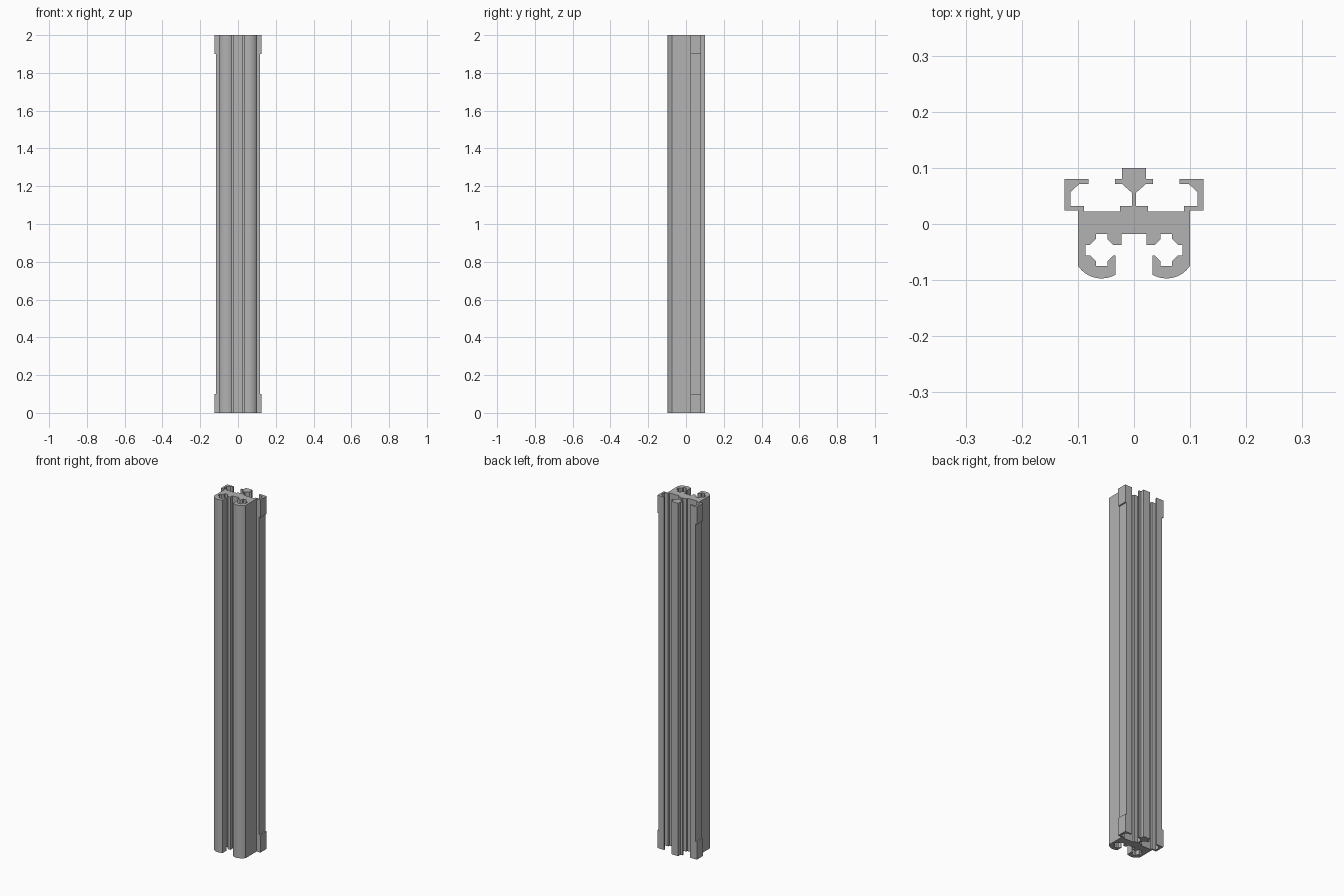
import bpy, bmesh, math

cube = bpy.data.objects.get("Cube")
if cube:
    bpy.data.objects.remove(cube)

LENGTH, PAD = 2.0, 0.1
RAIL, RAIL_PAD = 0.116, 0.124     # outer face of the side rails, and of their end pads

aluminium = bpy.data.materials.new("aluminium grey")
aluminium.use_nodes = True
grey = (0.45, 0.45, 0.45, 1)
aluminium.diffuse_color = grey
aluminium.node_tree.nodes["Principled BSDF"].inputs["Base Color"].default_value = grey


def half_profile(rail):
    """Left half of the cross-section, from back centre round to front centre."""
    # centre rib with its T-shaped head
    pts = [(.021, .1), (.021, .08), (.034, .08), (.034, .071), (.021, .071),
           (.004, .056), (.004, .032)]
    # slot floor
    pts += [(.025, .032), (.025, .022), (.089, .022), (.089, .032)]
    # hooked side rail
    pts += [(.113, .032), (.113, .057), (.098, .071), (.081, .071), (.081, .08),
            (rail, .08), (rail, .024), (.1, .024)]
    # rounded front lobe
    cx, cy = .058, -.047
    for i in range(13):
        a = math.radians(-32.7 - i * 87.3 / 12)
        pts.append((cx + .05 * math.cos(a), cy + .05 * math.sin(a)))
    # cross-shaped screw channel, opening towards the middle
    pts += [(.033, -.056), (.037, -.056), (.047, -.066), (.047, -.075),
            (.068, -.075), (.068, -.066), (.078, -.056), (.086, -.056),
            (.086, -.037), (.078, -.037), (.068, -.027), (.068, -.018),
            (.047, -.018), (.047, -.027), (.037, -.037), (.022, -.037)]
    # middle groove
    return pts + [(.022, -.018)]


def profile(rail):
    half = half_profile(rail)
    return half + [(-x, y) for x, y in reversed(half)]


# Stack the sections: padded ends, slimmer rails between
wide, slim = profile(RAIL_PAD), profile(RAIL)
sections = [(wide, 0), (wide, PAD), (slim, PAD),
            (slim, LENGTH - PAD), (wide, LENGTH - PAD), (wide, LENGTH)]
bm = bmesh.new()
rings = [[bm.verts.new((x, y, z)) for x, y in pts] for pts, z in sections]
n = len(wide)
for low, high in zip(rings, rings[1:]):
    for i in range(n):
        j = (i + 1) % n
        if low[i].co != high[i].co and low[j].co != high[j].co:
            bm.faces.new((low[i], low[j], high[j], high[i]))
bm.faces.new(rings[0])
bm.faces.new(rings[-1])
bmesh.ops.remove_doubles(bm, verts=bm.verts, dist=1e-5)
bmesh.ops.triangulate(bm, faces=[f for f in bm.faces if len(f.verts) > 4])
bmesh.ops.recalc_face_normals(bm, faces=bm.faces)

mesh = bpy.data.meshes.new("slotted_profile")
bm.to_mesh(mesh)
bm.free()
mesh.materials.append(aluminium)
beam = bpy.data.objects.new("slotted_profile", mesh)
bpy.context.collection.objects.link(beam)

# Smooth the rounded lobes only
bpy.ops.object.select_all(action='DESELECT')
beam.select_set(True)
bpy.context.view_layer.objects.active = beam
bpy.ops.object.shade_smooth_by_angle(angle=math.radians(25))
